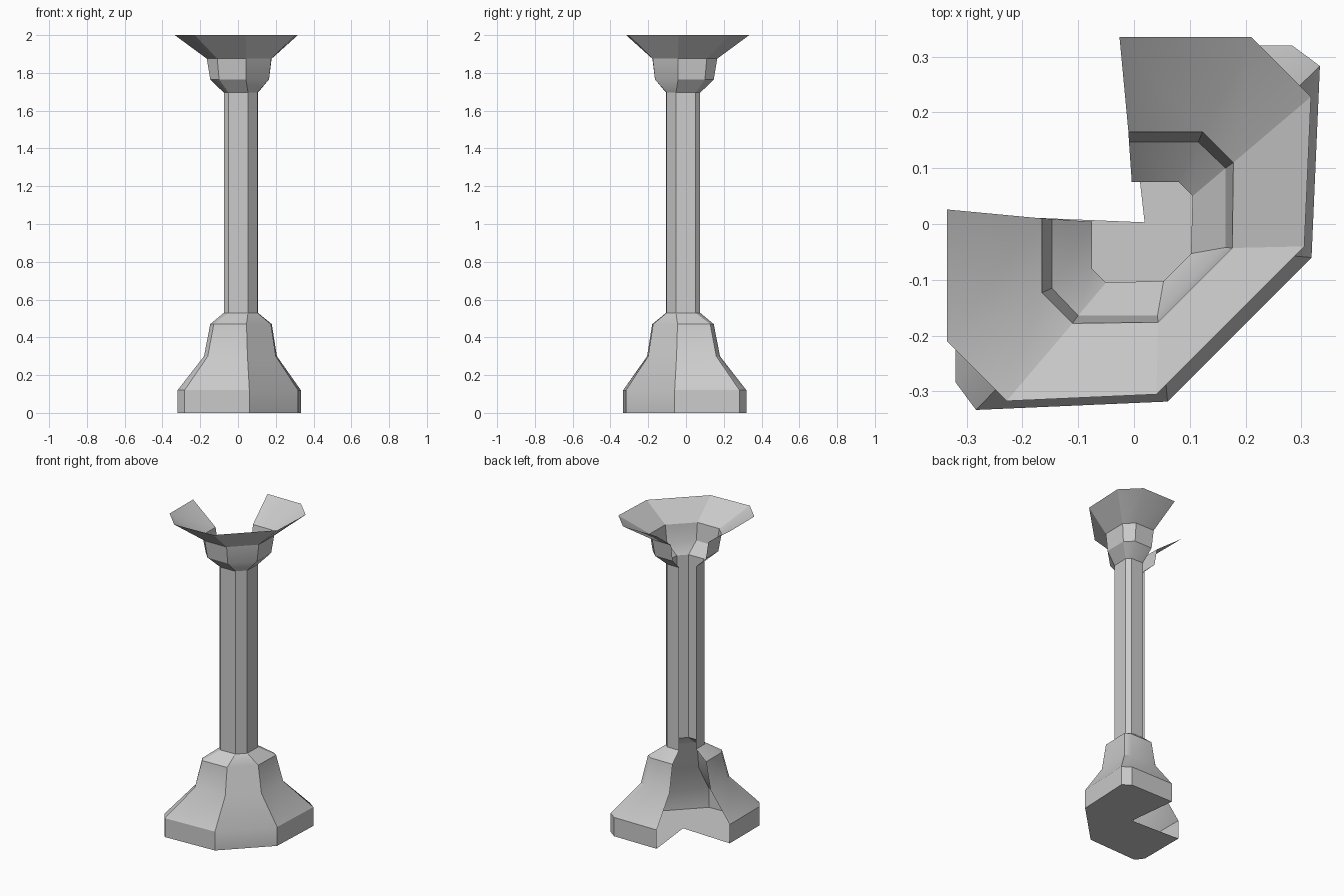
import bpy, bmesh, math

if "Cube" in bpy.data.objects:
    bpy.data.objects.remove(bpy.data.objects["Cube"])


def ring(half, z):
    """Complete a half outline by mirroring it across the (x, y) -> (-y, -x) diagonal."""
    pts = half + [(-y, -x) for x, y in reversed(half)]
    return [(x, y, z) for x, y in pts]


def loft(name, levels, notch=None):
    """Open shell through half outlines; notch adds a floor plate with that inner corner."""
    bm = bmesh.new()
    rows = [[bm.verts.new(p) for p in ring(h, z)] for z, h in levels]
    for lo, hi in zip(rows, rows[1:]):
        for i in range(len(lo) - 1):
            bm.faces.new((lo[i], lo[i + 1], hi[i + 1], hi[i]))
    if notch:
        floor = bm.faces.new([bm.verts.new(notch)] + list(reversed(rows[0])))
        bmesh.ops.triangulate(bm, faces=[floor])
    me = bpy.data.meshes.new(name)
    bm.to_mesh(me)
    bm.free()
    ob = bpy.data.objects.new(name, me)
    bpy.context.collection.objects.link(ob)
    bpy.ops.object.select_all(action='DESELECT')
    ob.select_set(True)
    bpy.context.view_layer.objects.active = ob
    bpy.ops.object.shade_smooth_by_angle(angle=math.radians(30))
    return ob


# Half outlines, from the open back-left corner round to the front
shaft = [(-0.075, 0.004), (-0.075, -0.08), (-0.05, -0.105), (0.053, -0.102)]
foot = [(-0.32, 0.017), (-0.32, -0.283), (-0.283, -0.333), (0.06, -0.318)]

# Flared base with floor plate
loft("column_base", [
    (0.0, foot),
    (0.12, foot),
    (0.30, [(-0.18, 0.01), (-0.18, -0.17), (-0.16, -0.206), (0.05, -0.20)]),
    (0.47, [(-0.147, 0.008), (-0.147, -0.148), (-0.128, -0.179), (0.045, -0.174)]),
    (0.53, shaft)], notch=(0.019, 0.003, 0))

# Hollow shaft, open at the back-left corner
loft("column_shaft", [(0.53, shaft), (1.695, shaft)])

# Stepped, flared capital
loft("column_capital", [
    (1.695, shaft),
    (1.765, [(-0.147, 0.009), (-0.147, -0.115), (-0.1, -0.164), (0.042, -0.164)]),
    (1.875, [(-0.165, 0.01), (-0.165, -0.123), (-0.11, -0.178), (0.043, -0.176)]),
    (2.0, [(-0.335, 0.026), (-0.335, -0.21), (-0.228, -0.317), (0.04, -0.305)])])
